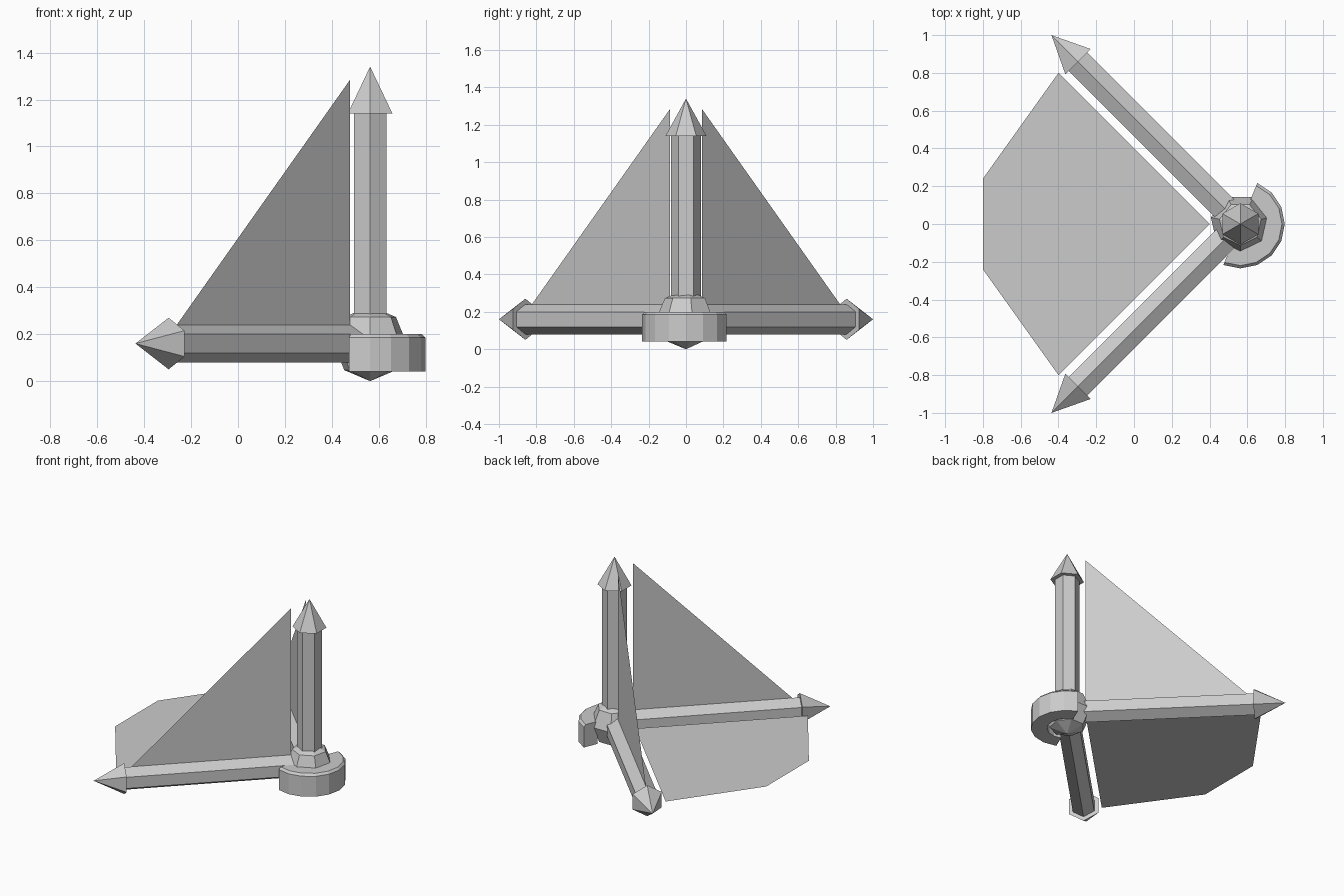
import bpy, bmesh
from math import sin, cos, pi, radians, sqrt
from mathutils import Matrix, Vector

if "Cube" in bpy.data.objects:
    bpy.data.objects.remove(bpy.data.objects["Cube"])

HUB = Vector((0.563, 0, 0.16))


def make(name, verts, faces):
    mesh = bpy.data.meshes.new(name)
    mesh.from_pydata(verts, [], faces)
    bm = bmesh.new()
    bm.from_mesh(mesh)
    if len(faces) > 1:
        bmesh.ops.recalc_face_normals(bm, faces=bm.faces)
    bm.to_mesh(mesh)
    bm.free()
    ob = bpy.data.objects.new(name, mesh)
    bpy.context.collection.objects.link(ob)
    return ob


def arm(name, axis, ref, length):
    """Six-sided shaft with a pointed head; one corner faces ref."""
    side = axis.cross(ref)
    profile = [(0.08, 0), (0.08, length - 0.2), (0.11, length - 0.2)]
    verts = [HUB + axis * h + (ref * cos(i * pi / 3) + side * sin(i * pi / 3)) * r
             for r, h in profile for i in range(6)]
    verts.append(HUB + axis * length)
    faces = [tuple(range(6))]
    for k in range(2):
        for i in range(6):
            j = (i + 1) % 6
            faces.append((k * 6 + i, k * 6 + j, k * 6 + 6 + j, k * 6 + 6 + i))
    faces += [(12 + i, 12 + (i + 1) % 6, 18) for i in range(6)]
    return make(name, verts, faces)


# Three pointed arms
X, Y, Z = Vector((1, 0, 0)), Vector((0, 1, 0)), Vector((0, 0, 1))
back = (Y - X).normalized()
front = (-Y - X).normalized()
arm("upright_arm", Z, Y, 1.18)
arm("back_arm", back, Z, sqrt(2))
arm("front_arm", front, Z, sqrt(2))

# Faceted ball at the joint
bm = bmesh.new()
bmesh.ops.create_uvsphere(bm, u_segments=7, v_segments=4, radius=0.16,
                          matrix=Matrix.Translation(HUB) @ Matrix.Rotation(pi, 4, 'Z'))
mesh = bpy.data.meshes.new("joint_ball")
bm.to_mesh(mesh)
bm.free()
bpy.context.collection.objects.link(bpy.data.objects.new("joint_ball", mesh))

# Half-ring collar around the joint, chamfered on its outer top edge
section = [(0.13, 0.04), (0.235, 0.04), (0.235, 0.185), (0.22, 0.2), (0.13, 0.2)]
n, steps = len(section), 8
verts, faces = [], []
for s in range(steps + 1):
    a = radians(-112.5 + 22.5 * s)
    verts += [(HUB.x + r * cos(a), r * sin(a), z) for r, z in section]
for s in range(steps):
    for k in range(n):
        m = (k + 1) % n
        faces.append((s * n + k, s * n + m, s * n + n + m, s * n + n + k))
faces += [tuple(range(n)), tuple(range(steps * n, steps * n + n))]
make("half_collar", verts, faces)

# Thin triangular panels standing on the two level arms
for name, d in (("back_panel", back), ("front_panel", front)):
    make(name, [HUB + d * u + Z * h for u, h in
                ((0.12, 0.07), (1.17, 0.07), (1.165, 0.08), (0.12, 1.125))], [(0, 1, 2, 3)])

# Flat five-sided floor panel between the level arms
make("floor_panel", [(0.4, 0, 0.16), (-0.4, 0.8, 0.16), (-0.8, 0.24, 0.16),
                     (-0.8, -0.24, 0.16), (-0.4, -0.8, 0.16)], [(0, 1, 2, 3, 4)])
